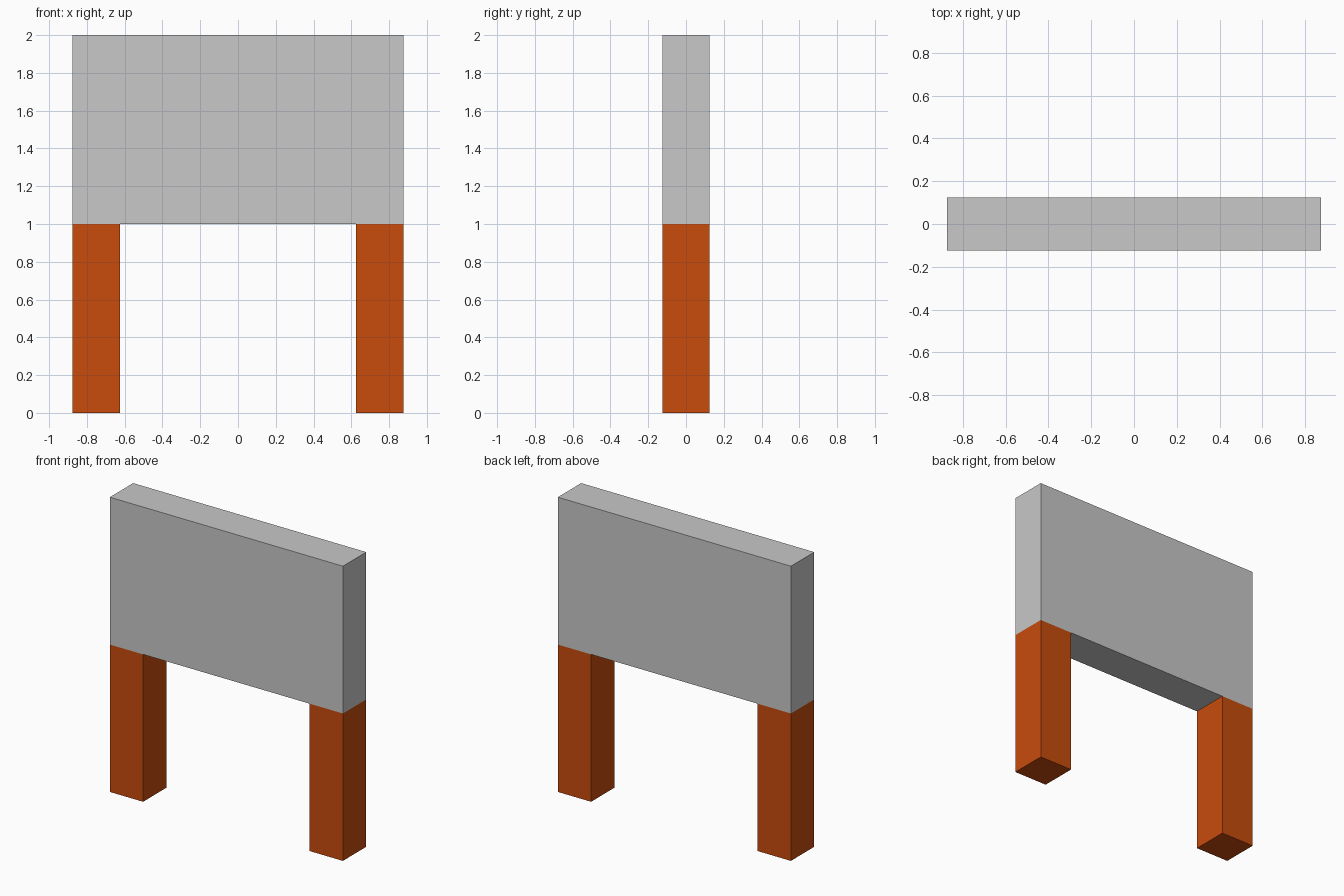
import bpy

if "Cube" in bpy.data.objects:
    bpy.data.objects.remove(bpy.data.objects["Cube"])


def material(name, rgb):
    m = bpy.data.materials.new(name)
    m.diffuse_color = (*rgb, 1.0)
    m.use_nodes = True
    m.node_tree.nodes["Principled BSDF"].inputs["Base Color"].default_value = m.diffuse_color
    return m


def box(name, size, centre, mat):
    bpy.ops.mesh.primitive_cube_add(size=1, location=centre)
    ob = bpy.context.object
    ob.name = name
    ob.scale = size
    bpy.ops.object.transform_apply(location=False, rotation=False, scale=True)
    ob.data.materials.append(mat)
    return ob


grey = material("light grey", (0.58, 0.58, 0.58))
orange = material("burnt orange", (0.578, 0.072, 0.004))

# Sign panel
box("panel", (1.75, 0.25, 1.0), (0, 0, 1.5), grey)

# Square posts under both ends
for side, label in ((-1, "left"), (1, "right")):
    box(label + "_post", (0.25, 0.25, 1.0), (side * 0.75, 0, 0.5), orange)
